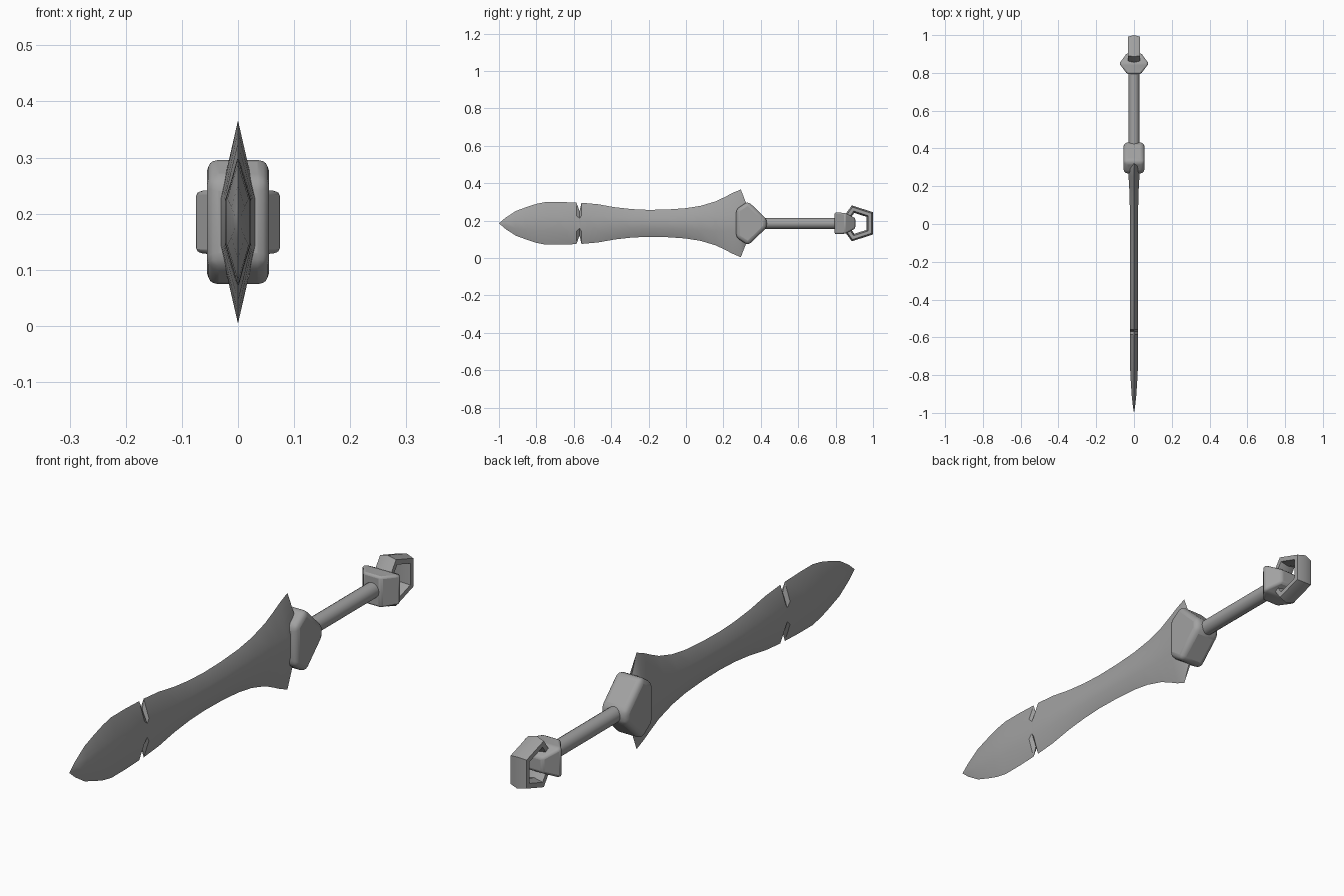
import bpy, bmesh, math

cube = bpy.data.objects.get("Cube")
if cube:
    bpy.data.objects.remove(cube, do_unlink=True)

ZC = 0.185  # height of the sword's long axis

steel = bpy.data.materials.new("grey steel")
steel.use_nodes = True
GREY = (0.36, 0.36, 0.36, 1.0)
steel.diffuse_color = GREY
steel.node_tree.nodes["Principled BSDF"].inputs["Base Color"].default_value = GREY


def finish(name, bm, bevel=0.0, segments=2, angle=30):
    """Turn a bmesh into a shaded object lying on the sword's axis."""
    bmesh.ops.remove_doubles(bm, verts=bm.verts, dist=0.0005)
    bmesh.ops.recalc_face_normals(bm, faces=bm.faces)
    mesh = bpy.data.meshes.new(name)
    bm.to_mesh(mesh)
    bm.free()
    mesh.materials.append(steel)
    obj = bpy.data.objects.new(name, mesh)
    obj.location.z = ZC
    bpy.context.collection.objects.link(obj)
    if bevel:
        mod = obj.modifiers.new("Bevel", 'BEVEL')
        mod.width, mod.segments = bevel, segments
        mod.limit_method, mod.angle_limit = 'ANGLE', math.radians(20)
    bpy.ops.object.select_all(action='DESELECT')
    obj.select_set(True)
    bpy.context.view_layer.objects.active = obj
    bpy.ops.object.shade_smooth_by_angle(angle=math.radians(angle))
    return obj


def loft(sections, closed=False):
    """Skin a list of equal-length point rings; cap the ends unless closed."""
    bm = bmesh.new()
    rings = [[bm.verts.new(p) for p in s] for s in sections]
    n = len(rings[0])
    pairs = list(zip(rings, rings[1:]))
    if closed:
        pairs.append((rings[-1], rings[0]))
    else:
        bm.faces.new(rings[0])
        bm.faces.new(rings[-1])
    for a, b in pairs:
        for i in range(n):
            j = (i + 1) % n
            bm.faces.new((a[i], a[j], b[j], b[i]))
    return bm


# Blade: (y, half height, half thickness), with a notch and flared rear spikes
blade = [(-1.0, 0.0001, 0.0001), (-0.965, 0.030, 0.006), (-0.91, 0.066, 0.012),
         (-0.85, 0.088, 0.016), (-0.80, 0.104, 0.019), (-0.75, 0.114, 0.021),
         (-0.67, 0.114, 0.022), (-0.586, 0.111, 0.022), (-0.569, 0.065, 0.022),
         (-0.559, 0.110, 0.022), (-0.47, 0.102, 0.021), (-0.38, 0.086, 0.020),
         (-0.29, 0.076, 0.020), (-0.20, 0.072, 0.020), (-0.10, 0.074, 0.020),
         (0.0, 0.081, 0.021), (0.08, 0.094, 0.022), (0.16, 0.118, 0.024),
         (0.21, 0.142, 0.026), (0.25, 0.163, 0.029), (0.293, 0.181, 0.032),
         (0.32, 0.112, 0.030), (0.35, 0.070, 0.025)]


def blade_section(y, h, t):
    f = min(0.042, 0.4 * h)
    return [(0, y, h), (t, y, f), (t, y, -f), (0, y, -h), (-t, y, -f), (-t, y, f)]


finish("blade", loft([blade_section(*s) for s in blade]))

# Guard: rounded block with a pointed side profile
guard = [(0.268, 0.075), (0.332, 0.118), (0.432, 0.022),
         (0.432, -0.022), (0.332, -0.118), (0.268, -0.075)]
finish("guard", loft([[(x, y, z) for y, z in guard] for x in (-0.055, 0.055)]),
       bevel=0.02, segments=3, angle=40)

# Grip: round rod along y
finish("grip", loft([[(0.029 * math.cos(a * math.tau / 16), y,
                       0.029 * math.sin(a * math.tau / 16)) for a in range(16)]
                     for y in (0.40, 0.82)]))

# Pommel: six-sided from above, narrowing towards the ring
pommel = [(0.794, 0.036, 0.058), (0.85, 0.078, 0.056), (0.905, 0.037, 0.028)]
finish("pommel", loft([[(x, y, h), (x, y, -h), (-x, y, -h), (-x, y, h)]
                       for y, x, h in pommel]), bevel=0.008, segments=2)

# Ring: five-sided loop with a six-sided section, (x, radius) pairs
ring = [(0, 0.101), (0.033, 0.091), (0.033, 0.069),
        (0, 0.059), (-0.033, 0.069), (-0.033, 0.091)]
sections = []
for k in range(5):
    a = math.pi + k * math.tau / 5
    sections.append([(x, 0.918 + r * math.cos(a), r * math.sin(a)) for x, r in ring])
finish("pommel_ring", loft(sections, closed=True))
